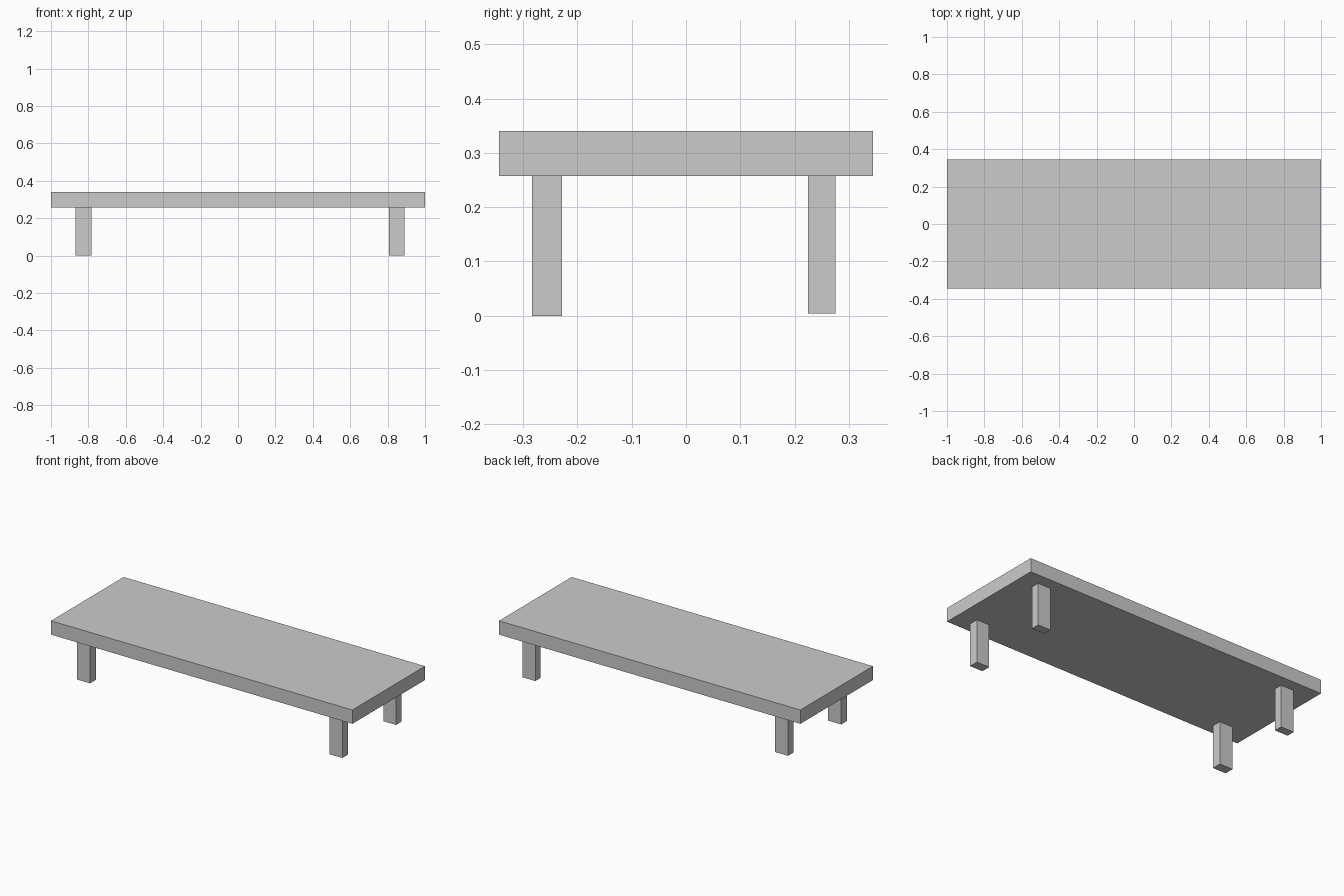
import bpy

if "Cube" in bpy.data.objects:
    bpy.data.objects.remove(bpy.data.objects["Cube"])


def box(name, x, y, z):
    """Box spanning the (min, max) range given on each axis."""
    centre = [(a + b) / 2 for a, b in (x, y, z)]
    bpy.ops.mesh.primitive_cube_add(size=1, location=centre)
    ob = bpy.context.object
    ob.name = name
    ob.scale = [b - a for a, b in (x, y, z)]
    bpy.ops.object.transform_apply(location=False, rotation=False, scale=True)
    return ob


TOP, UNDERSIDE = 0.34, 0.257

# Thick slab top
box("table_top", (-1, 1), (-0.344, 0.344), (UNDERSIDE, TOP))

# Four square legs; the back pair is slightly slimmer and shorter
SIDES = {"left": (-0.87, -0.783), "right": (0.807, 0.891)}
ROWS = {"front": ((-0.284, -0.228), 0.0), "back": ((0.225, 0.275), 0.004)}
for row, (y, foot) in ROWS.items():
    for side, x in SIDES.items():
        box(f"{row}_{side}_leg", x, y, (foot, UNDERSIDE))
